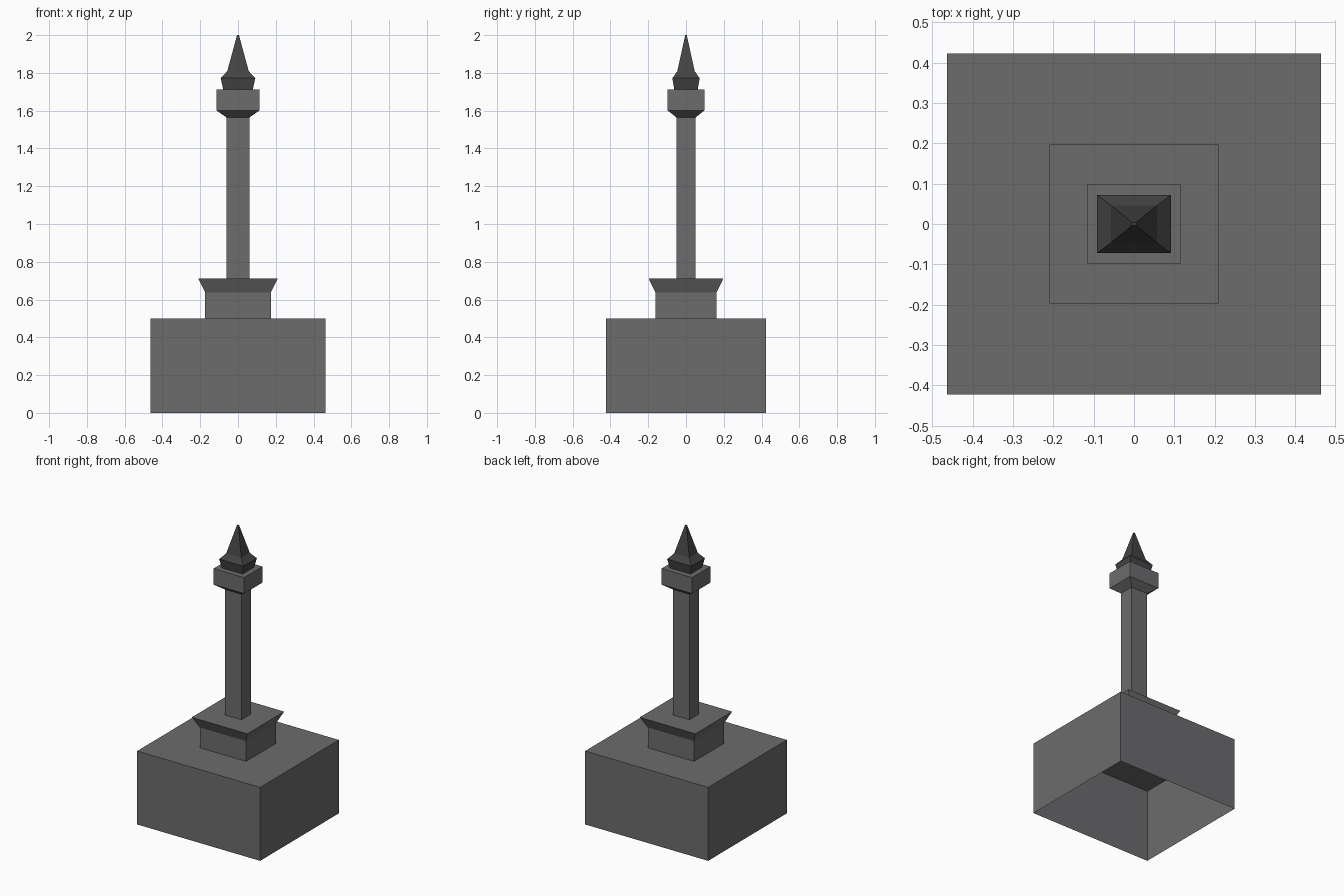
import bpy, bmesh

if "Cube" in bpy.data.objects:
    bpy.data.objects.remove(bpy.data.objects["Cube"])


def material(name, value):
    m = bpy.data.materials.new(name)
    m.diffuse_color = (value[0], value[1], value[2], 1.0)
    m.use_nodes = True
    m.node_tree.nodes["Principled BSDF"].inputs["Base Color"].default_value = m.diffuse_color
    return m


stone = material("grey stone", (0.150, 0.150, 0.155))
slate = material("dark slate", (0.058, 0.058, 0.058))


def stack(name, rings, mat, cap=True):
    """Rectangular shell through rings of (half width x, half depth y, height z), open below."""
    bm = bmesh.new()
    loops = []
    for hx, hy, z in rings:
        loops.append([bm.verts.new((sx * hx, sy * hy, z))
                      for sx, sy in ((-1, -1), (1, -1), (1, 1), (-1, 1))])
    for low, high in zip(loops, loops[1:]):
        for i in range(4):
            j = (i + 1) % 4
            bm.faces.new((low[i], low[j], high[j], high[i]))
    if cap:
        bm.faces.new(loops[-1])
    mesh = bpy.data.meshes.new(name)
    bm.to_mesh(mesh)
    bm.free()
    mesh.materials.append(mat)
    obj = bpy.data.objects.new(name, mesh)
    bpy.context.collection.objects.link(obj)
    return obj


# Large hollow base block, open underneath
stack("base", [(0.463, 0.423, 0.0), (0.463, 0.423, 0.50)], stone)

# Pedestal with flared cornice
stack("pedestal", [(0.174, 0.162, 0.50), (0.174, 0.162, 0.638),
                   (0.2095, 0.1975, 0.711)], stone)

# Slender shaft
stack("column", [(0.062, 0.0515, 0.711), (0.062, 0.0515, 1.565)], stone, cap=False)

# Balcony block with sloped underside
stack("balcony", [(0.062, 0.0515, 1.565), (0.115, 0.0985, 1.602),
                  (0.115, 0.0985, 1.711)], stone)

# Dark spire with flared eaves and tiny blunt tip
stack("spire", [(0.078, 0.062, 1.711), (0.0915, 0.072, 1.772),
                (0.057, 0.046, 1.809), (0.005, 0.004, 2.0)], slate)
